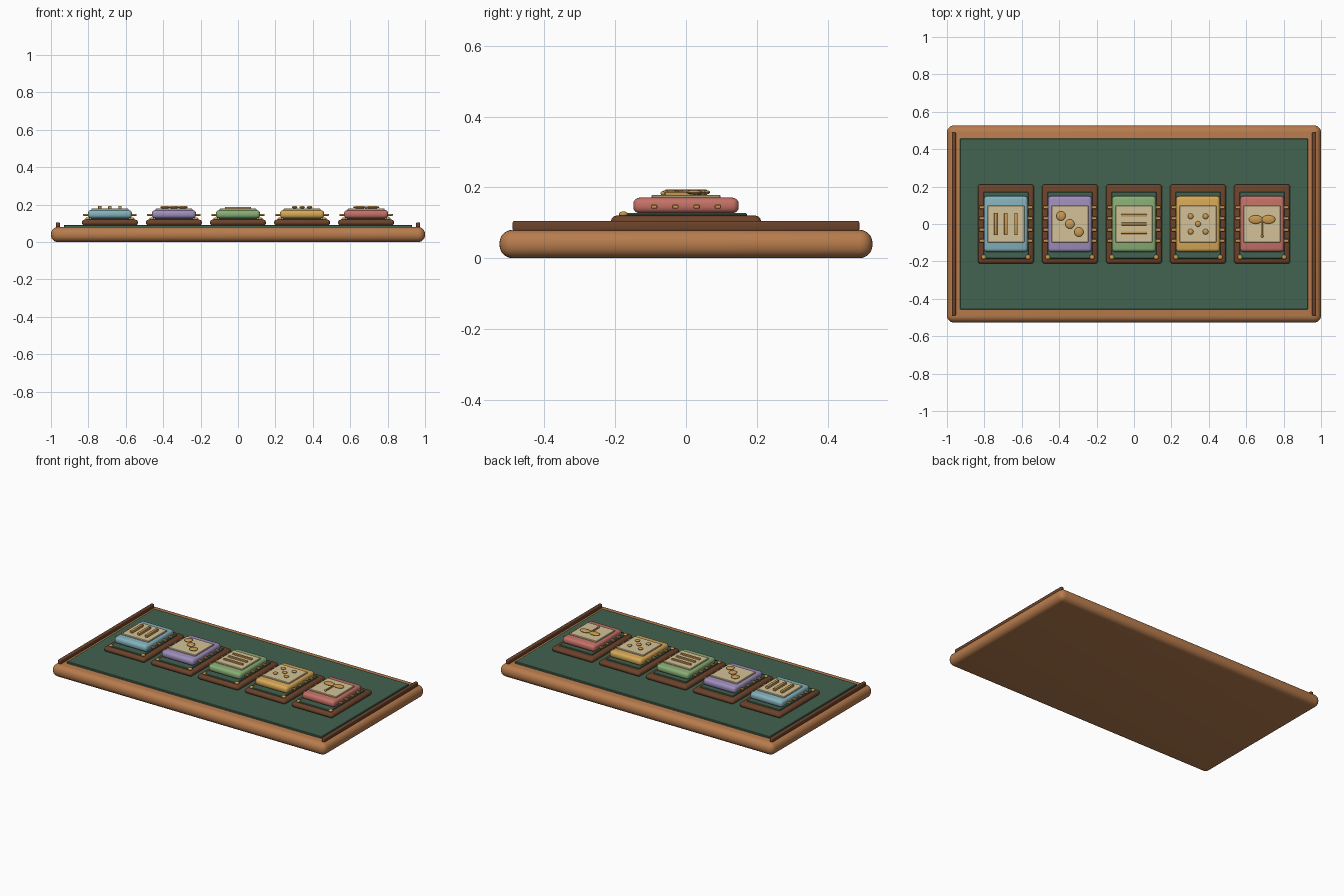
import bpy, bmesh
from mathutils import Matrix, Vector
from math import radians

cube = bpy.data.objects.get("Cube")
if cube:
    bpy.data.objects.remove(cube, do_unlink=True)


def material(name, rgb):
    lin = [(c / 255 / 12.92) if c < 11 else ((c / 255 + 0.055) / 1.055) ** 2.4 for c in rgb]
    m = bpy.data.materials.new(name)
    m.use_nodes = True
    m.diffuse_color = (*lin, 1)
    m.node_tree.nodes["Principled BSDF"].inputs["Base Color"].default_value = (*lin, 1)
    return m


wood = material("warm wood", (184, 124, 77))
dark = material("dark wood", (108, 67, 43))
felt = material("green felt", (66, 98, 80))
cream = material("cream", (212, 194, 152))
gold = material("gold", (201, 154, 82))
blue = material("soft blue", (132, 178, 188))
purple = material("soft purple", (158, 142, 188))
green = material("soft green", (136, 174, 117))
yellow = material("soft yellow", (214, 168, 86))
red = material("soft red", (196, 113, 102))


def finish(name, bm, mat):
    mesh = bpy.data.meshes.new(name)
    bm.to_mesh(mesh)
    bm.free()
    mesh.materials.append(mat)
    ob = bpy.data.objects.new(name, mesh)
    bpy.context.collection.objects.link(ob)
    bpy.ops.object.select_all(action='DESELECT')
    ob.select_set(True)
    bpy.context.view_layer.objects.active = ob
    bpy.ops.object.shade_smooth_by_angle(angle=radians(35))
    return ob


def box(name, mat, x, y, z, bevel=0.0, segments=3):
    """Rounded box between the given (low, high) limits."""
    bm = bmesh.new()
    bmesh.ops.create_cube(bm, size=1)
    lims = (x, y, z)
    for v in bm.verts:
        v.co = Vector([lims[i][0] if v.co[i] < 0 else lims[i][1] for i in range(3)])
    if bevel:
        bmesh.ops.bevel(bm, geom=bm.edges[:], offset=bevel, segments=segments,
                        profile=0.5, affect='EDGES', clamp_overlap=True)
    return finish(name, bm, mat)


def bead(name, mat, centre, radii):
    bm = bmesh.new()
    bmesh.ops.create_uvsphere(bm, u_segments=20, v_segments=10, radius=1)
    bm.transform(Matrix.Translation(centre) @ Matrix.Diagonal((*radii, 1)))
    return finish(name, bm, mat)


def span(c, half):
    return (c - half, c + half)


# Table board, felt and side rails
box("board", wood, (-1, 1), (-0.527, 0.527), (0, 0.08), 0.037, 6)
box("felt_top", felt, (-0.93, 0.93), (-0.457, 0.457), (0.07, 0.092), 0.003, 1)
for side, label in ((1, "left"), (-1, "right")):
    box(label + "_rail", dark, span(side * 0.963, 0.011), (-0.49, 0.49), (0.076, 0.105), 0.006)

SYM = 0.186  # height of the symbols


def bars_upright(cx):
    for i in (-1, 0, 1):
        box("upright_bar", gold, span(cx + i * 0.054, 0.009), (-0.06, 0.06), (0.176, 0.194), 0.004, 2)


def diagonal_discs(cx):
    for i in (-1, 0, 1):
        bead("disc", gold, (cx + i * 0.048, -i * 0.043, SYM), (0.025, 0.025, 0.008))


def bars_level(cx):
    for i in (-1, 0, 1):
        box("level_bar", gold, span(cx, 0.07), span(i * 0.046, 0.007), (0.176, 0.188), 0.003, 2)


def five_dots(cx):
    for i, j in ((-1, -1), (-1, 1), (0, 0), (1, -1), (1, 1)):
        bead("dot", gold, (cx + i * 0.04, j * 0.041, SYM), (0.015, 0.015, 0.007))


def winged_sprig(cx):
    for i in (-1, 1):
        bead("wing", gold, (cx + i * 0.034, 0.024, SYM), (0.037, 0.023, 0.007))
    box("stem", gold, span(cx, 0.004), (-0.06, 0.024), (0.176, 0.188), 0.002, 1)
    bead("stem_tip", gold, (cx, -0.065, 0.183), (0.007, 0.007, 0.006))


# Five tiles, each on its holder
tiles = ((blue, bars_upright), (purple, diagonal_discs), (green, bars_level),
         (yellow, five_dots), (red, winged_sprig))
for n, (mat, symbol) in enumerate(tiles):
    cx = (n - 2) * 0.3425
    box("holder", dark, span(cx, 0.15), (-0.212, 0.212), (0.088, 0.12), 0.015, 3)
    box("holder_pad", felt, span(cx, 0.12), (-0.186, 0.172), (0.115, 0.127), 0.003, 1)
    box("tile", mat, span(cx, 0.118), (-0.149, 0.149), (0.127, 0.171), 0.018, 4)
    box("tile_panel", cream, span(cx, 0.099), (-0.098, 0.098), (0.165, 0.179), 0.003, 1)
    for side in (-1, 1):
        bead("holder_stud", gold, (cx + side * 0.118, -0.177, 0.124), (0.013, 0.013, 0.008))
        for k in range(4):
            px = sorted((cx + side * 0.11, cx + side * 0.143))
            box("tile_pin", gold, px, span(-0.09 + k * 0.06, 0.009), (0.14, 0.151), 0.002, 1)
    symbol(cx)
